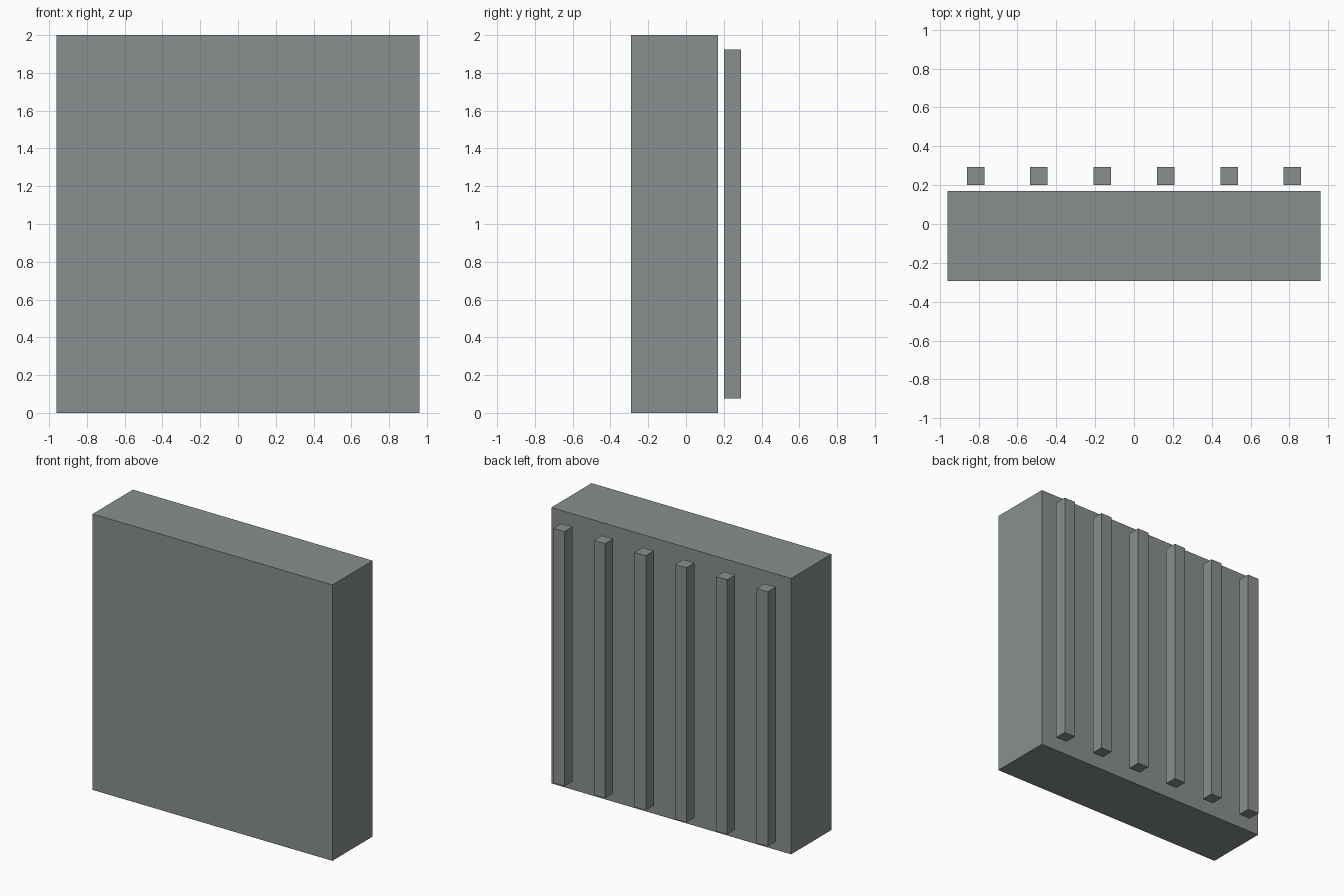
import bpy

if "Cube" in bpy.data.objects:
    bpy.data.objects.remove(bpy.data.objects["Cube"])

# Dark slate grey shared by all parts
slate = bpy.data.materials.new("slate_grey")
slate.diffuse_color = (0.25, 0.275, 0.28, 1)
slate.use_nodes = True
slate.node_tree.nodes["Principled BSDF"].inputs["Base Color"].default_value = slate.diffuse_color


def box(name, lo, hi):
    """Axis-aligned box between two corners."""
    centre = [(a + b) / 2 for a, b in zip(lo, hi)]
    bpy.ops.mesh.primitive_cube_add(size=1, location=centre)
    obj = bpy.context.object
    obj.name = name
    obj.scale = [b - a for a, b in zip(lo, hi)]
    bpy.ops.object.transform_apply(location=False, rotation=False, scale=True)
    obj.data.materials.append(slate)
    return obj


# Main slab
box("slab", (-0.9615, -0.2923, 0), (0.9615, 0.1692, 2))

# Row of upright bars standing just off the back face
BARS, REACH, HALF = 6, 0.8154, 0.045
for i in range(BARS):
    x = -REACH + 2 * REACH * i / (BARS - 1)
    box(f"back_bar_{i + 1}", (x - HALF, 0.2, 0.0769), (x + HALF, 0.2923, 1.9231))
